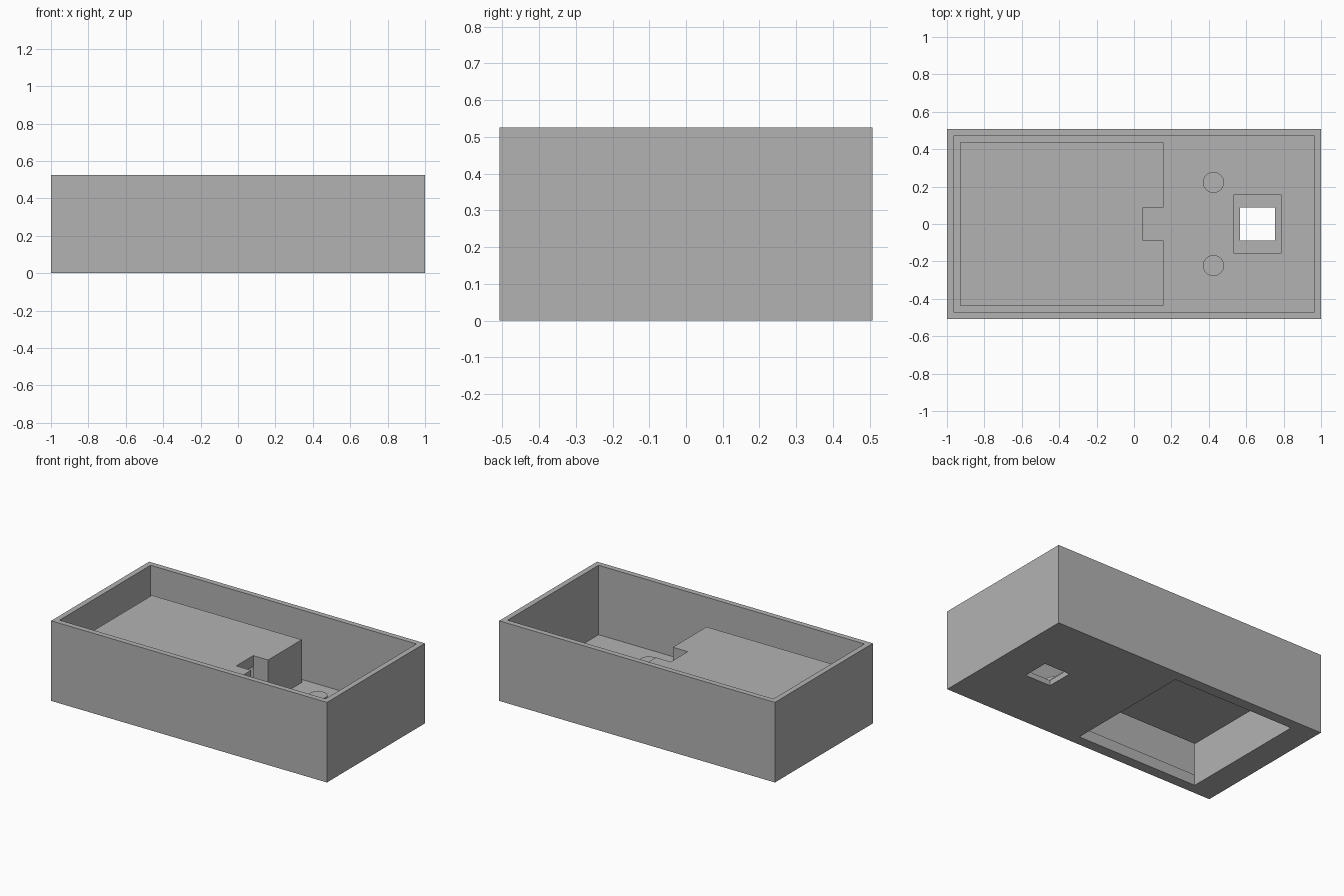
import bpy, bmesh
from mathutils import Matrix, Vector

if "Cube" in bpy.data.objects:
    bpy.data.objects.remove(bpy.data.objects["Cube"])

W, D, H = 1.0, 0.507, 0.525      # half width, half depth, height
WALL, FLOOR = 0.036, 0.07        # wall and floor thickness
BRIDGE_TOP = 0.35

grey = bpy.data.materials.new("plain_grey")
grey.diffuse_color = (0.45, 0.45, 0.45, 1)
grey.use_nodes = True
grey.node_tree.nodes["Principled BSDF"].inputs["Base Color"].default_value = grey.diffuse_color


def add_object(name, bm):
    mesh = bpy.data.meshes.new(name)
    bmesh.ops.recalc_face_normals(bm, faces=bm.faces)
    bm.to_mesh(mesh)
    bm.free()
    mesh.materials.append(grey)
    obj = bpy.data.objects.new(name, mesh)
    bpy.context.collection.objects.link(obj)
    return obj


def box(name, x0, x1, y0, y1, z0, z1):
    bm = bmesh.new()
    size = Matrix.Diagonal((x1 - x0, y1 - y0, z1 - z0, 1))
    centre = Matrix.Translation(((x0 + x1) / 2, (y0 + y1) / 2, (z0 + z1) / 2))
    bmesh.ops.create_cube(bm, size=1, matrix=centre @ size)
    return add_object(name, bm)


def cut(obj, *bounds):
    cutter = box("cutter", *bounds)
    cutter.hide_render = True
    mod = obj.modifiers.new("cut", 'BOOLEAN')
    mod.operation = 'DIFFERENCE'
    mod.solver = 'EXACT'
    mod.object = cutter
    bpy.context.view_layer.objects.active = obj
    bpy.ops.object.modifier_apply(modifier=mod.name)
    bpy.data.objects.remove(cutter)


# Open tray: hollow interior, compartment opening, pocket and window in the floor
tray = box("tray", -W, W, -D, D, 0, H)
cut(tray, -W + WALL, W - WALL, -D + WALL, D - WALL, FLOOR, H + 0.1)
cut(tray, -0.83, 0.05, -0.437, 0.437, -0.1, FLOOR + 0.05)
cut(tray, 0.535, 0.785, -0.158, 0.158, 0.035, FLOOR + 0.05)
cut(tray, 0.567, 0.753, -0.088, 0.088, -0.1, 0.05)

# Bridge over the compartment: two end walls and a thick top, open at the sides
outline = [(-0.93, FLOOR), (-0.93, BRIDGE_TOP), (0.157, BRIDGE_TOP), (0.157, FLOOR),
           (0.05, FLOOR), (0.05, 0.28), (-0.83, 0.28), (-0.83, FLOOR)]
bm = bmesh.new()
side = bm.faces.new([bm.verts.new((x, -0.437, z)) for x, z in outline])
ext = bmesh.ops.extrude_face_region(bm, geom=[side])
moved = [g for g in ext["geom"] if isinstance(g, bmesh.types.BMVert)]
bmesh.ops.translate(bm, vec=Vector((0, 0.874, 0)), verts=moved)
bridge = add_object("compartment_bridge", bm)
# Cable notch through the end wall
cut(bridge, 0.049, 0.3, -0.088, 0.088, 0.0, 0.5)

# Short round posts on the floor
for name, y in (("front_post", -0.222), ("back_post", 0.222)):
    bm = bmesh.new()
    bmesh.ops.create_cone(bm, cap_ends=True, segments=48, radius1=0.056, radius2=0.056,
                          depth=0.07, matrix=Matrix.Translation((0.425, y, FLOOR + 0.035)))
    post = add_object(name, bm)
    bpy.ops.object.select_all(action='DESELECT')
    post.select_set(True)
    bpy.context.view_layer.objects.active = post
    bpy.ops.object.shade_smooth_by_angle()
